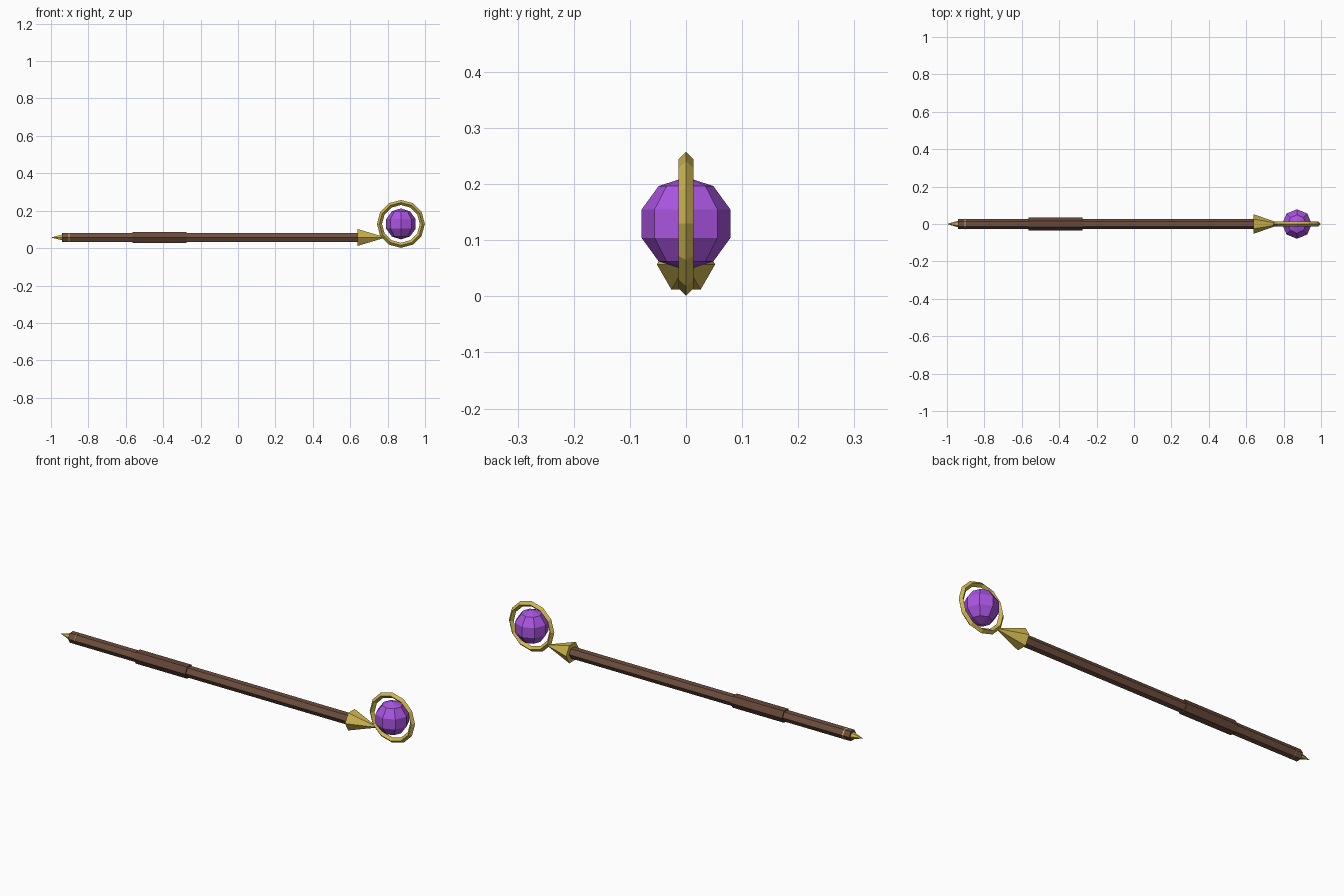
import bpy, math
from mathutils import Matrix

if "Cube" in bpy.data.objects:
    bpy.data.objects.remove(bpy.data.objects["Cube"])

AXIS_Z = 0.057            # height of the shaft axis
HEAD = (0.871, 0, 0.1295)   # centre of ring and gem


def material(name, rgb):
    m = bpy.data.materials.new(name)
    m.diffuse_color = (*rgb, 1)
    m.use_nodes = True
    m.node_tree.nodes["Principled BSDF"].inputs["Base Color"].default_value = m.diffuse_color
    return m


wood = material("wood", (0.16, 0.08, 0.05))
leather = material("grip_wood", (0.14, 0.065, 0.042))
gold = material("gold", (0.62, 0.47, 0.08))
purple = material("purple", (0.40, 0.09, 0.75))


def finish(name, mat):
    ob = bpy.context.object
    ob.name = name
    ob.data.materials.append(mat)
    return ob


def hex_rod(name, x0, x1, r0, r1, mat):
    """Six-sided rod or spike along x, corners pointing to +y and -y."""
    bpy.ops.mesh.primitive_cone_add(vertices=6, radius1=r0, radius2=r1, depth=abs(x1 - x0))
    ob = finish(name, mat)
    turn = math.pi / 2 if x1 > x0 else -math.pi / 2
    ob.data.transform(Matrix.Rotation(turn, 4, 'Y'))
    ob.location = ((x0 + x1) / 2, 0, AXIS_Z)


# Shaft, thicker grip and gold end pieces
hex_rod("shaft", -0.94, 0.65, 0.028, 0.028, wood)
hex_rod("grip", -0.565, -0.275, 0.034, 0.034, leather)
hex_rod("end_spike", -0.90, -1.0, 0.0295, 0, gold)
hex_rod("head_socket", 0.64, 0.79, 0.052, 0, gold)

# Upright ring with a diamond section
bpy.ops.mesh.primitive_torus_add(major_segments=12, minor_segments=4, major_radius=0.1145,
                                 minor_radius=0.0135, location=HEAD,
                                 rotation=(math.pi / 2, 0, 0))
finish("head_ring", gold)

# Faceted gem
bpy.ops.mesh.primitive_uv_sphere_add(segments=8, ring_count=5, radius=0.083, location=HEAD)
finish("gem", purple)
